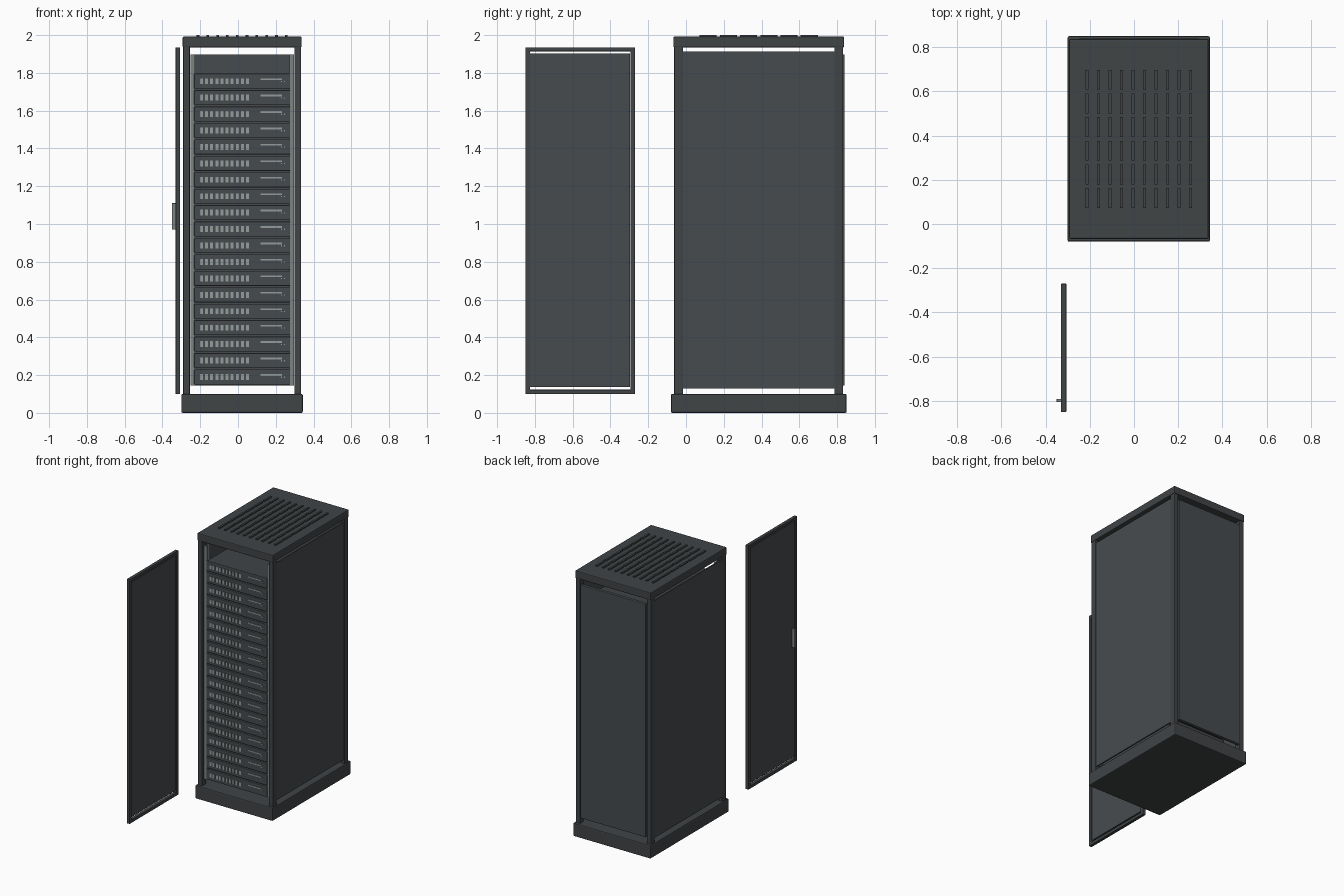
import bpy
import bmesh
from mathutils import Vector

cube = bpy.data.objects.get("Cube")
if cube:
    bpy.data.objects.remove(cube, do_unlink=True)


def material(name, color):
    m = bpy.data.materials.new(name)
    m.use_nodes = True
    rgba = (*color, 1.0)
    m.diffuse_color = rgba
    m.node_tree.nodes["Principled BSDF"].inputs["Base Color"].default_value = rgba
    return m


STEEL = material("dark steel", (0.063, 0.071, 0.076))
FRAME = material("frame charcoal", (0.052, 0.058, 0.062))
RAIL = material("rail grey", (0.2, 0.23, 0.23))
VENT = material("vent light grey", (0.3, 0.33, 0.33))


def boxes(name, mat, spans, bevel=0.0):
    """One object made of boxes, each given as x, y and z ranges."""
    bm = bmesh.new()
    for span in spans:
        lo, hi = Vector(s[0] for s in span), Vector(s[1] for s in span)
        verts = bmesh.ops.create_cube(bm, size=1)["verts"]
        for v in verts:
            v.co = (lo + hi) / 2 + v.co * (hi - lo)
    mesh = bpy.data.meshes.new(name)
    bm.to_mesh(mesh)
    bm.free()
    mesh.materials.append(mat)
    obj = bpy.data.objects.new(name, mesh)
    bpy.context.collection.objects.link(obj)
    if bevel:
        mod = obj.modifiers.new("Soft edges", "BEVEL")
        mod.width, mod.segments = bevel, 2
    return obj


def around(center, size):
    return (center - size / 2, center + size / 2)


# Plinth, lid and the four corner posts
boxes("base_plinth", FRAME, [((-0.30, 0.343), (-0.08, 0.85), (0, 0.10))], 0.007)
boxes("top_lid", FRAME, [((-0.293, 0.337), (-0.067, 0.837), (1.935, 1.992))], 0.006)
posts = [(x, y, (0.09, 1.94))
         for x in ((-0.291, -0.255), (0.298, 0.334))
         for y in ((-0.063, -0.015), (0.786, 0.832))]
boxes("corner_posts", FRAME, posts, 0.004)

# Raised vent ribs on the lid
ribs = [(around(0.022 + (i - 4.5) * 0.052, 0.014), around(0.385 + (j - 2.5) * 0.107, 0.09),
         (1.985, 2.0)) for i in range(10) for j in range(6)]
boxes("lid_vent_ribs", FRAME, ribs)

# Side and back panels, leaving slits above and below
side_span = (-0.017, 0.788)
boxes("right_side_panel", STEEL, [((-0.287, -0.277), side_span, (0.13, 1.913))])
boxes("left_side_panel", STEEL, [((0.32, 0.33), side_span, (0.13, 1.913))])
boxes("back_panel", STEEL, [((-0.25, 0.293), (0.815, 0.839), (0.145, 1.897))], 0.003)

# Mounting rails: flange facing front with a web running back
rails = []
for flange, web in (((-0.252, -0.228), (-0.252, -0.247)), ((0.272, 0.296), (0.291, 0.296))):
    rails.append((flange, (-0.042, -0.036), (0.145, 1.897)))
    rails.append((web, (-0.04, 0.02), (0.145, 1.897)))
boxes("mounting_rails", RAIL, rails)

# Stack of servers with drive bays, label bar and indicators
bodies, plates, bays, bars = [], [], [], []
front = -0.047
for n in range(19):
    z = 0.19 + n * 0.087
    if n == 18:
        z = 1.756
    bodies.append(((-0.222, 0.268), (front + 0.01, 0.70), around(z, 0.078)))
    plates.append(((-0.232, 0.276), (front, front + 0.012), around(z, 0.079)))
    for k in range(10):
        bays.append((around(-0.194 + k * 0.0272, 0.016), (front - 0.004, front), around(z, 0.031)))
    bars.append(((0.12, 0.232), (front - 0.004, front), around(z + 0.011, 0.009)))
    for x in (0.231, 0.246):
        bars.append((around(x, 0.006), (front - 0.003, front), around(z - 0.001, 0.006)))
boxes("server_bodies", FRAME, bodies)
boxes("server_faceplates", STEEL, plates, 0.003)
boxes("drive_bays", VENT, bays)
boxes("label_bars_and_lights", VENT, bars)

# Open door: frame, inset panel and handle
door_x = (-0.33, -0.306)
door = [(door_x, y, (0.10, 1.935)) for y in ((-0.85, -0.825), (-0.295, -0.27))]
door += [(door_x, (-0.83, -0.29), z) for z in ((0.10, 0.123), (1.914, 1.935))]
boxes("door_frame", FRAME, door, 0.002)
boxes("door_panel", STEEL, [((-0.324, -0.313), (-0.828, -0.297), (0.138, 1.903))])
boxes("door_handle", RAIL, [((-0.35, -0.326), (-0.806, -0.791), (0.97, 1.11))], 0.002)

for obj in bpy.context.scene.objects:
    obj.select_set(False)
